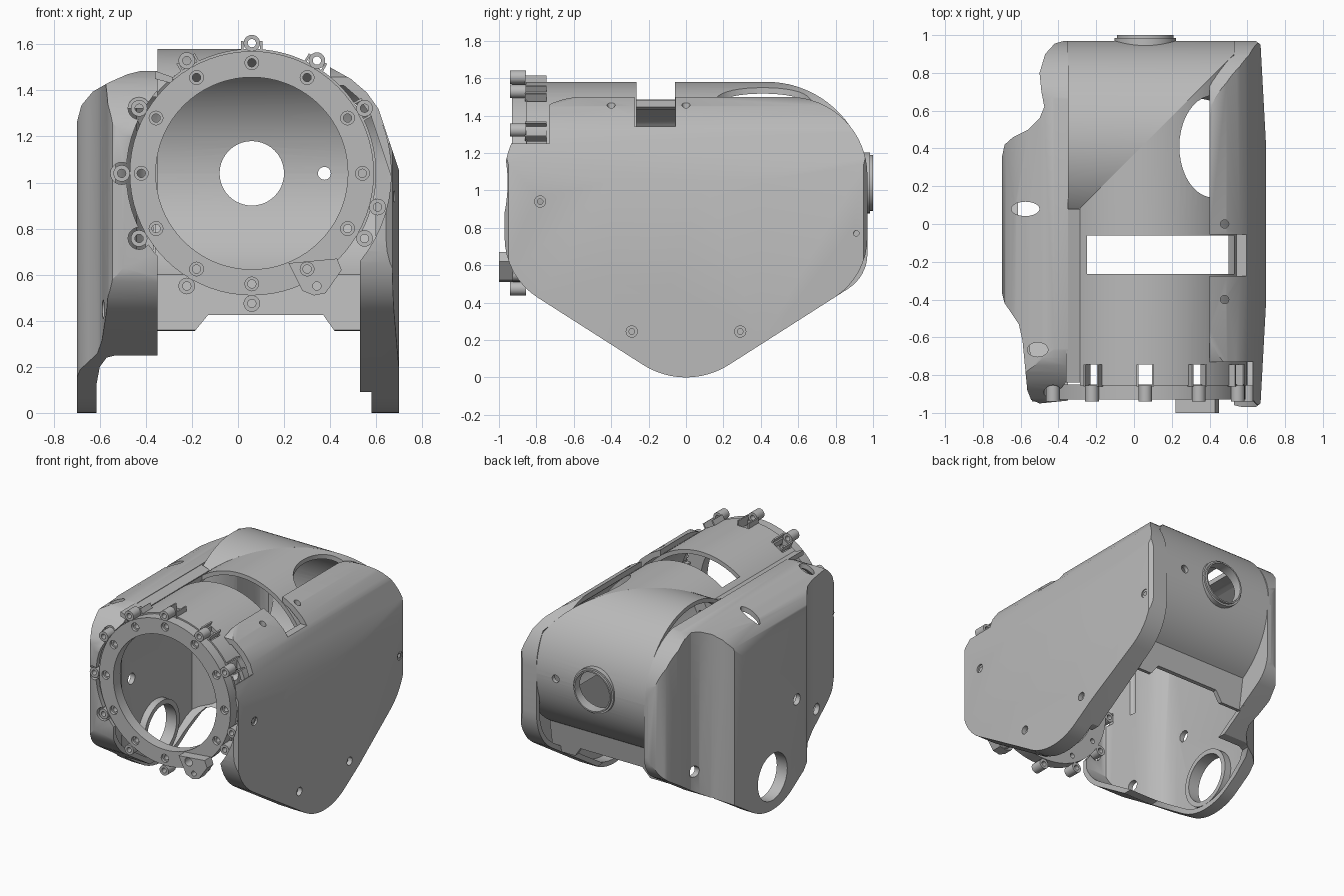
import bpy, bmesh, math
from mathutils import Vector

if "Cube" in bpy.data.objects:
    bpy.data.objects.remove(bpy.data.objects["Cube"])

grey = bpy.data.materials.new("plain grey")
grey.use_nodes = True
COLOUR = (0.49, 0.49, 0.49, 1)
grey.diffuse_color = COLOUR
grey.node_tree.nodes["Principled BSDF"].inputs["Base Color"].default_value = COLOUR
CX, CZ, R, T = 0.06, 1.04, 0.54, 0.03   # bore centre, pipe radius, wall


def arc(cx, cy, r, a0=0, a1=360, n=20):
    full = abs(a1 - a0) == 360
    steps = n if full else n + 1
    angles = [math.radians(a0 + (a1 - a0) * i / n) for i in range(steps)]
    return [(cx + r * math.cos(a), cy + r * math.sin(a)) for a in angles]


def offset(pts, t, closed=True):
    """Shift a counter-clockwise path inwards by t."""
    out, n = [], len(pts)
    for i in range(n):
        p = Vector(pts[i])
        a, b = Vector(pts[i - 1]), Vector(pts[(i + 1) % n])
        d1, d2 = (p - a).normalized(), (b - p).normalized()
        if not closed and i == 0:
            d1 = d2
        if not closed and i == n - 1:
            d2 = d1
        n1, n2 = Vector((-d1.y, d1.x)), Vector((-d2.y, d2.x))
        out.append(tuple(p + (n1 + n2) * t / (1 + n1.dot(n2))))
    return out


def ribbon(path, t=T):
    return path + offset(path, t, False)[::-1]


def prism(name, loops, axis, a, b):
    """Extrude one or more closed profiles along an axis."""
    place = {"x": lambda p, h: (h, p[0], p[1]),
             "y": lambda p, h: (p[0], h, p[1]),
             "z": lambda p, h: (p[0], p[1], h)}[axis]
    bm = bmesh.new()
    for loop in loops:
        lo = [bm.verts.new(place(p, a)) for p in loop]
        hi = [bm.verts.new(place(p, b)) for p in loop]
        bm.faces.new(lo)
        bm.faces.new(hi[::-1])
        for i in range(len(loop)):
            j = (i + 1) % len(loop)
            bm.faces.new((lo[i], hi[i], hi[j], lo[j]))
    bmesh.ops.recalc_face_normals(bm, faces=bm.faces)
    mesh = bpy.data.meshes.new(name)
    bm.to_mesh(mesh)
    bm.free()
    mesh.materials.append(grey)
    obj = bpy.data.objects.new(name, mesh)
    bpy.context.collection.objects.link(obj)
    return obj


def combine(obj, other, op="DIFFERENCE"):
    mod = obj.modifiers.new("bool", "BOOLEAN")
    mod.operation, mod.object, mod.solver = op, other, "EXACT"
    bpy.context.view_layer.objects.active = obj
    bpy.ops.object.modifier_apply(modifier=mod.name)
    bpy.data.objects.remove(other)
    return obj


def cut(obj, loops, axis, a, b):
    return combine(obj, prism("cutter", loops, axis, a, b))


def clip(obj, loop, axis, a, b):
    return combine(obj, prism("clipper", [loop], axis, a, b), "INTERSECT")


def box(x0, x1, y0, y1):
    return [(x0, y0), (x1, y0), (x1, y1), (x0, y1)]


def polar(r, deg):
    a = math.radians(deg)
    return CX + r * math.cos(a), CZ + r * math.sin(a)


def half(r):
    """Half side outline: rounded tip, slope, corner of radius r, arched top."""
    return (arc(0, 0.427, 0.427, -90, -57.4, 8)
            + arc(0.97 - r, 0.54 + 0.547 * r, r, -57.4, 0, 8)
            + arc(0.55, 1.08, 0.42, 0, 90, 16))


def outline(rear, front):
    return half(rear) + [(-y, z) for y, z in half(front)[:0:-1]]


cover_side = outline(0.38, 0.38)
house_side = outline(0.22, 0.38)

lug_angles = [a for a in range(30, 360, 30)] + [-15]
lugs = [polar(0.565, a) for a in lug_angles]
bolts = [polar(0.48, a) for a in range(0, 360, 30)]
ring_seat = [arc(CX, CZ, 0.545, n=64)]
lug_seats = [arc(x, z, 0.048) for x, z in lugs]
slot = box(-0.25, 0.53, -0.265, -0.06)
turn = [(-1.4, -1.03), (1.6, 1.97), (-1.4, 1.97)]      # behind the mitre
ahead = [(-1.4, -1.03), (1.6, -1.03), (1.6, 1.97)]     # before the mitre

# Side cover on the left: shallow hollow dish that wraps over the top
section = [(0.53, -0.1), (0.7, -0.1), (0.7, 1.05), (0.61, 1.32), (0.56, 1.39),
           (0.49, 1.45), (0.4, 1.5), (0.4, 1.46), (0.53, 1.32)]
hollow = [(0.3, -0.2)] + [(x - 0.035, z - 0.025) for x, z in section[1:7]] + [(0.3, 1.475)]
taper = [(0.3, -0.98), (0.63, -0.98), (0.67, -0.95), (0.7, -0.4),
         (0.7, 0.4), (0.67, 0.95), (0.63, 0.98), (0.3, 0.98)]
cover = prism("side_cover", [cover_side], "x", 0.3, 0.8)
clip(cover, section, "y", -1.2, 1.2)
clip(cover, taper, "z", -0.5, 2)
inner = prism("inner", [offset(cover_side, 0.035)], "x", 0.2, 0.9)
combine(cover, clip(inner, hollow, "y", -1.3, 1.3))
cut(cover, [box(-0.275, -0.055, 1.34, 1.8)], "x", 0.3, 0.9)
cut(cover, [box(-1.1, -0.73, 1.25, 1.8)], "x", 0.3, 0.9)
cut(cover, [box(0.3, 0.58, -0.5, 0.09)], "y", -0.5, 0.5)
cut(cover, [arc(CX, CZ, 0.605, n=64)], "y", -1.1, -0.73)
screws = [(-0.78, 0.94), (0.91, 0.77), (-0.29, 0.245), (0.29, 0.245)]
cut(cover, [arc(y, z, 0.03) for y, z in screws], "x", 0.667, 0.9)
cut(cover, [arc(y, z, 0.015) for y, z in screws], "x", 0.4, 0.9)
cut(cover, [arc(0.48, y, 0.022) for y in (-0.4, 0)], "z", 1.2, 1.8)

# Motor housing on the right: hollow, bulged in the middle
plan = [(-0.35, 0.975), (-0.42, 0.955), (-0.47, 0.9), (-0.5, 0.8), (-0.49, 0.7),
        (-0.475, 0.62), (-0.5, 0.56), (-0.56, 0.5), (-0.64, 0.46), (-0.685, 0.42),
        (-0.7, 0.35), (-0.7, -0.36), (-0.685, -0.42), (-0.65, -0.47), (-0.61, -0.53),
        (-0.59, -0.62), (-0.565, -0.88), (-0.545, -0.93), (-0.5, -0.95), (-0.35, -0.935)]
shoulder = [(-0.35, -0.1), (-0.35, 1.485), (-0.42, 1.485), (-0.48, 1.47), (-0.56, 1.435),
            (-0.63, 1.395), (-0.68, 1.335), (-0.7, 1.26), (-0.7, -0.1)]


def open_up(pts):
    return [(-0.2 if x > -0.4 else x, h) for x, h in offset(pts, 0.035)]


house = prism("motor_housing", [house_side], "x", -0.8, -0.3)
clip(house, plan, "z", -0.5, 2)
clip(house, shoulder, "y", -1.2, 1.2)
inner = prism("inner", [offset(house_side, 0.035)], "x", -0.9, -0.1)
clip(inner, open_up(plan), "z", -0.6, 2.1)
combine(house, clip(inner, open_up(shoulder), "y", -1.3, 1.3))
cut(house, [[(-0.615, -0.2), (-0.2, -0.2), (-0.2, 0.25), (-0.53, 0.25),
             (-0.57, 0.24), (-0.6, 0.2), (-0.615, 0.12)]], "y", -1.2, 1.2)
cut(house, [arc(0, 0.24, 0.17, n=40)], "x", -0.9, -0.4)
cut(house, [arc(y, z, 0.04) for y, z in ((-0.28, 0.7), (0.6, 0.45), (-0.67, 0.45))],
    "x", -0.9, -0.4)
cut(house, [[(cx + w * c, cy + 0.038 * s) for c, s in arc(0, 0, 1)]
            for cx, cy, w in ((-0.575, 0.08, 0.075), (-0.51, -0.665, 0.055))], "z", 1, 1.8)
cut(house, ring_seat, "y", -1.1, -0.8)
cut(house, lug_seats, "y", -1.1, -0.85)

collar = prism("bearing_collar", [arc(0, 0.24, 0.205, n=40)], "x", -0.69, -0.615)
cut(collar, [arc(0, 0.24, 0.17, n=40)], "x", -0.9, -0.4)
prism("top_flange", [[(-0.36, 1.45), (-0.285, 1.43), (-0.285, 1.458), (-0.36, 1.485)]],
      "y", -0.84, 0.08)

# Forward half pipe, mitred to the rear one, with slot and side opening
pipe = prism("front_pipe", [ribbon(arc(CX, CZ, R, -30, 130, 48))], "y", -0.855, 1.1)
clip(pipe, ahead, "z", 0, 2)
cut(pipe, [slot], "z", 1.2, 1.8)
cut(pipe, [[(0.42 + 0.18 * c, 0.41 + 0.27 * s) for c, s in arc(0, 0, 1, n=40)]], "z", 1.1, 1.8)
cut(pipe, [box(x - 0.036, x + 0.036, -0.85, -0.745) for x, z in lugs[:4]], "z", 1.15, 1.8)

# Rear curved shell, and below it the wall that curls under to a flange
rear = prism("rear_shell", [ribbon(arc(0.43, CZ, R, 0, 142, 44))], "x", -0.35, 0.66)
clip(rear, turn, "z", 0, 2)
curl = [(0.68, 0.355)] + arc(0.43, CZ, R, -58, 0, 20)
wall = prism("rear_wall", [ribbon(curl)], "x", -0.36, 0.6)
cut(wall, [[(-0.2, 0.34), (-0.13, 0.425), (0.37, 0.425), (0.43, 0.34), (0.43, 0), (-0.2, 0)]],
    "y", 0.3, 0.9)
prism("housing_web", [half(0.22)[9:18] + curl[::-1]], "x", -0.37, -0.34)
for part in (rear, wall):
    cut(part, [arc(CX, CZ, 0.14, n=40), arc(0.375, CZ, 0.028)], "y", 0.7, 1.2)

# Boss round the rear opening
for name, r, y1 in (("rear_boss", 0.15, 1.0), ("rear_boss_foot", 0.163, 0.984)):
    boss = prism(name, [arc(CX, CZ, r, n=40)], "y", 0.945, y1)
    cut(boss, [arc(CX, CZ, 0.14, n=40)], "y", 0.8, 1.2)

# Front ring with lugs and counterbored holes
ring = prism("front_ring", [arc(CX, CZ, 0.53, n=72)], "y", -0.93, -0.85)
combine(ring, prism("lugs", [arc(x, z, 0.036) for x, z in lugs], "y", -0.94, -0.855), "UNION")
cut(ring, [arc(CX, CZ, 0.417, n=72)], "y", -1.1, -0.7)
cut(ring, [arc(x, z, 0.03, n=16) for x, z in bolts], "y", -1.1, -0.91)
cut(ring, [arc(x, z, 0.018, n=16) for x, z in bolts + lugs], "y", -1.1, -0.7)

# Cheeks beside the top windows
for a in lug_angles[:4]:
    u = Vector(polar(1, a)) - Vector((CX, CZ))
    v = Vector((-u.y, u.x))
    for s in (-1, 1):
        quad = [Vector((CX, CZ)) + u * r + v * s * w
                for r, w in ((0.52, 0.036), (0.575, 0.036), (0.575, 0.046), (0.52, 0.046))]
        prism("window_cheek", [quad], "y", -0.86, -0.745)

# Clamp pad low on the ring, pierced by the bolt and lug holes
pad = prism("clamp_pad", [[(0.22, 0.65), (0.28, 0.53), (0.33, 0.51), (0.38, 0.52),
                           (0.45, 0.62), (0.43, 0.67)]], "y", -1.0, -0.925)
cut(pad, [arc(*bolts[10], 0.03, n=16), arc(*lugs[9], 0.018, n=16)], "y", -1.1, -0.9)

bpy.ops.object.select_all(action="DESELECT")
for obj in bpy.context.collection.objects:
    if obj.type == "MESH":
        obj.select_set(True)
        bpy.context.view_layer.objects.active = obj
bpy.ops.object.shade_smooth_by_angle(angle=math.radians(32))
